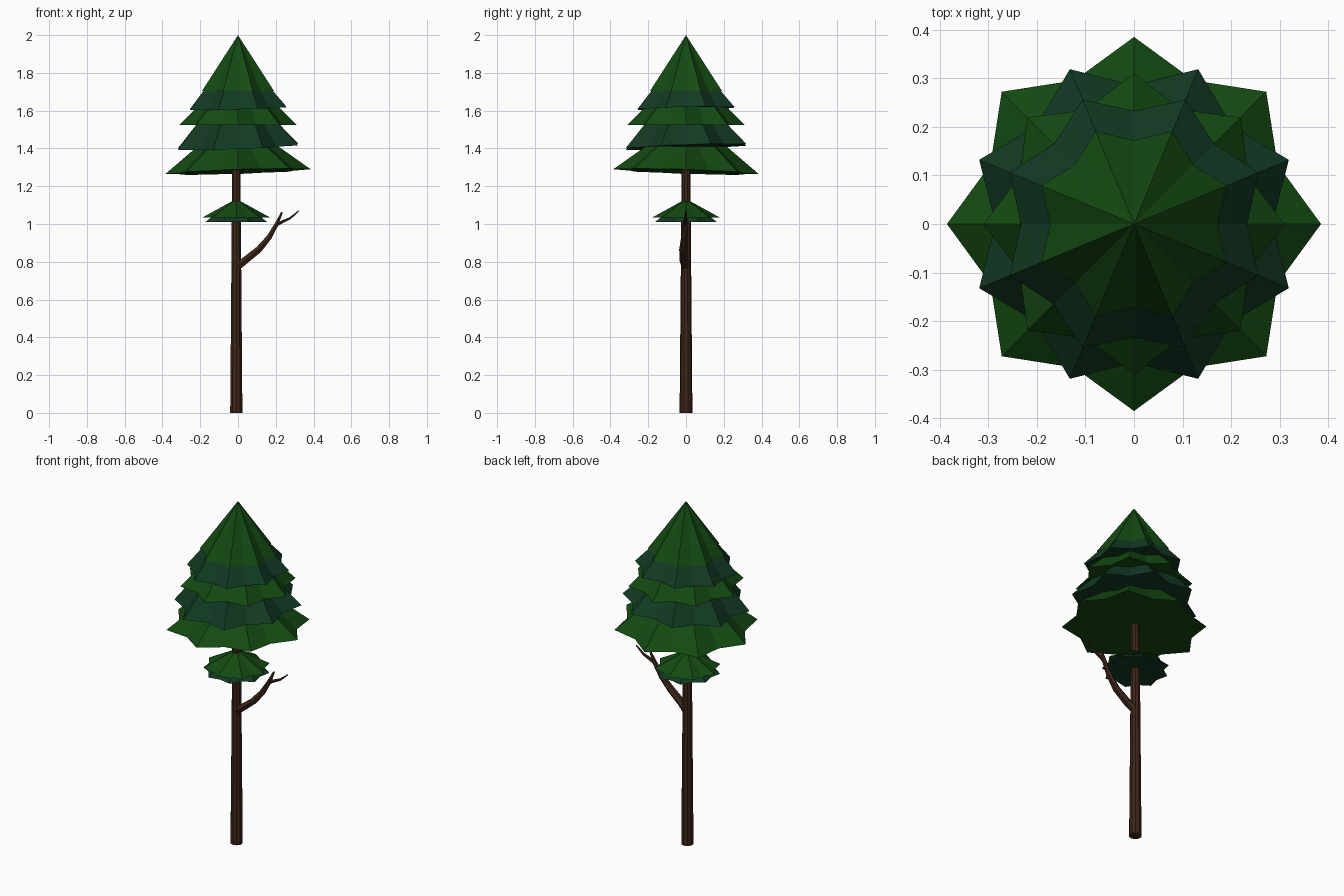
import bpy, bmesh, math
from mathutils import Vector

if "Cube" in bpy.data.objects:
    bpy.data.objects.remove(bpy.data.objects["Cube"])


def material(name, rgb):
    m = bpy.data.materials.new(name)
    m.diffuse_color = (*rgb, 1)
    m.use_nodes = True
    m.node_tree.nodes["Principled BSDF"].inputs["Base Color"].default_value = m.diffuse_color
    return m


GREEN = material("leaf_green", (0.007, 0.068, 0.006))
TEAL = material("leaf_teal", (0.006, 0.042, 0.017))
BARK = material("bark", (0.048, 0.019, 0.009))


def finish(bm, name, mats):
    bmesh.ops.recalc_face_normals(bm, faces=bm.faces[:])
    me = bpy.data.meshes.new(name)
    bm.to_mesh(me)
    bm.free()
    for m in mats:
        me.materials.append(m)
    ob = bpy.data.objects.new(name, me)
    bpy.context.collection.objects.link(ob)
    return ob


def foliage(name, tiers, apex, cx=0.0):
    """Stacked eight-pointed skirts, bottom to top.
    tier = tip r, valley r, z, tilt x, tilt y, phase (0/1), inner r, inner z"""
    n = 16
    bm = bmesh.new()

    def ring(tip, valley, z, tx, ty, phase):
        vs = []
        for i in range(n):
            r = tip if i % 2 == phase else valley
            a = 2 * math.pi * i / n
            x, y = r * math.cos(a), r * math.sin(a)
            vs.append(bm.verts.new((cx + x, y, z + tx * x + ty * y)))
        return vs

    def bridge(lo, hi, mat):
        for i in range(n):
            j = (i + 1) % n
            bm.faces.new((lo[i], lo[j], hi[j], hi[i])).material_index = mat

    inner = None
    for k, (tip, val, z, tx, ty, ph, ri, zi) in enumerate(tiers):
        mat = ph
        rim = ring(tip, val, z, tx, ty, ph)
        if inner:
            bridge(inner, rim, mat)          # underside
        else:
            c = bm.verts.new((cx, 0, z + 0.01))
            for i in range(n):
                bm.faces.new((c, rim[(i + 1) % n], rim[i])).material_index = mat
        if k < len(tiers) - 1:
            inner = ring(ri, ri * val / tip, zi, 0, 0, ph)
            bridge(rim, inner, mat)          # sloping skirt
        else:
            top = bm.verts.new((cx, 0, apex))
            for i in range(n):
                bm.faces.new((rim[i], rim[(i + 1) % n], top)).material_index = mat
    return bm, name


def tube(name, path, sides):
    """Tapered tube; path points are (x, y, z, radius)."""
    bm = bmesh.new()
    pts = [Vector(p[:3]) for p in path]
    rings = []
    for i, p in enumerate(pts):
        d = (pts[min(i + 1, len(pts) - 1)] - pts[max(i - 1, 0)]).normalized()
        u = Vector((0, 1, 0)).cross(d).normalized()
        v = d.cross(u)
        rings.append([bm.verts.new(p + path[i][3] * (
            math.cos(2 * math.pi * (s + 0.5) / sides) * u +
            math.sin(2 * math.pi * (s + 0.5) / sides) * v)) for s in range(sides)])
    for a, b in zip(rings, rings[1:]):
        for s in range(sides):
            t = (s + 1) % sides
            bm.faces.new((a[s], a[t], b[t], b[s]))
    bm.faces.new(rings[0][::-1])
    bm.faces.new(rings[-1])
    return finish(bm, name, [BARK])


# Main crown: five alternating skirts
bm, nm = foliage("crown", [
    (0.385, 0.32, 1.277, 0.033, -0.033, 0, 0.215, 1.41),
    (0.345, 0.285, 1.408, 0.04, 0.035, 1, 0.235, 1.53),
    (0.31, 0.255, 1.525, 0.0, 0.0, 0, 0.215, 1.62),
    (0.277, 0.233, 1.612, 0.03, 0.02, 1, 0.185, 1.72),
    (0.207, 0.172, 1.703, 0.0, 0.0, 1, 0, 0)], 2.0)
crown = finish(bm, nm, [GREEN, TEAL])
for p in crown.data.polygons:               # topmost cone is green
    if p.index >= len(crown.data.polygons) - 32:
        p.material_index = 0

# Small lower tuft around the trunk
bm, nm = foliage("lower_tuft", [
    (0.178, 0.15, 1.01, 0.0, 0.0, 1, 0.13, 1.045),
    (0.178, 0.15, 1.035, 0.0, 0.0, 0, 0, 0)], 1.133, cx=-0.009)
finish(bm, nm, [GREEN, TEAL])

# Trunk
tube("trunk", [(-0.009, 0, 0, 0.034), (-0.009, 0, 0.7, 0.028),
               (-0.009, 0, 1.32, 0.023)], 10)

# Forked bare branch
tube("branch", [(-0.005, 0, 0.775, 0.024), (0.035, -0.012, 0.805, 0.022),
                (0.11, -0.016, 0.865, 0.02), (0.165, -0.01, 0.93, 0.016),
                (0.205, -0.004, 1.0, 0.012), (0.233, 0.0, 1.063, 0.005)], 6)
tube("twig", [(0.195, -0.005, 0.99, 0.009), (0.235, -0.004, 1.012, 0.009),
              (0.275, -0.002, 1.03, 0.007), (0.322, 0.0, 1.07, 0.003)], 6)
